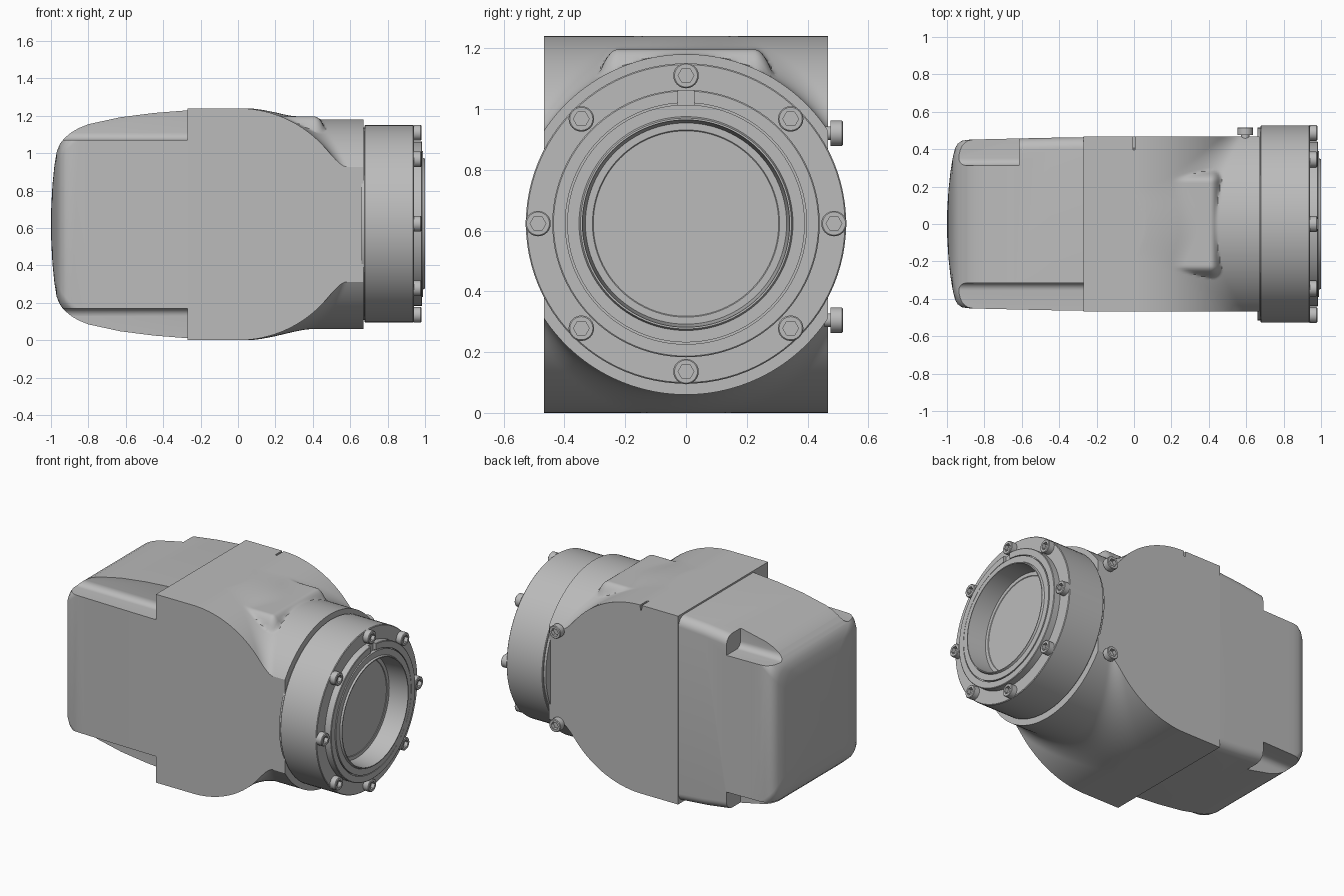
import bpy, bmesh
from math import sin, cos, pi, sqrt, radians
from mathutils import Matrix, Vector

if "Cube" in bpy.data.objects:
    bpy.data.objects.remove(bpy.data.objects["Cube"])

MID = 0.62          # height of the main axis
SIDE = 0.468        # half width of the housing

metal = bpy.data.materials.new("plain grey metal")
metal.use_nodes = True
GREY = (0.5, 0.5, 0.5, 1)
metal.diffuse_color = GREY
metal.node_tree.nodes["Principled BSDF"].inputs["Base Color"].default_value = GREY


def finish(name, bm, smooth=True):
    bmesh.ops.recalc_face_normals(bm, faces=bm.faces)
    mesh = bpy.data.meshes.new(name)
    bm.to_mesh(mesh)
    bm.free()
    mesh.materials.append(metal)
    ob = bpy.data.objects.new(name, mesh)
    bpy.context.collection.objects.link(ob)
    if smooth:
        shade(ob)
    return ob


def select(ob):
    bpy.ops.object.select_all(action='DESELECT')
    ob.select_set(True)
    bpy.context.view_layer.objects.active = ob


def shade(ob):
    select(ob)
    bpy.ops.object.shade_smooth_by_angle(angle=radians(30))


def loft(bm, rings):
    """Skin a list of closed rings and cap both ends."""
    rings = [[bm.verts.new(p) for p in ring] for ring in rings]
    n = len(rings[0])
    for a, b in zip(rings, rings[1:]):
        for i in range(n):
            j = (i + 1) % n
            bm.faces.new((a[i], a[j], b[j], b[i]))
    bm.faces.new(rings[0])
    bm.faces.new(rings[-1])


def turned(bm, profile, sides):
    """Revolve (x, radius) points about the x axis."""
    loft(bm, [[(x, r * cos(2 * pi * i / sides), r * sin(2 * pi * i / sides))
               for i in range(sides)] for x, r in profile])


def box_cutter(lo, hi, bevel=0):
    bm = bmesh.new()
    bmesh.ops.create_cube(bm, size=1)
    for v in bm.verts:
        v.co = [lo[k] if v.co[k] < 0 else hi[k] for k in range(3)]
    if bevel:
        edges = [e for e in bm.edges if abs(e.verts[0].co.x - e.verts[1].co.x) > 0.01]
        bmesh.ops.bevel(bm, geom=edges, offset=bevel, segments=6, profile=0.5, affect='EDGES')
    ob = finish("cutter", bm, False)
    ob.hide_render = True
    return ob


def cut(ob, cutter):
    mod = ob.modifiers.new("cut", 'BOOLEAN')
    mod.operation, mod.solver, mod.object = 'DIFFERENCE', 'EXACT', cutter
    select(ob)
    bpy.ops.object.modifier_apply(modifier="cut")
    bpy.data.objects.remove(cutter)


# Housing: barrel across y blended into a neck along x, with a pad on top
def blend(a, b, k):
    h = max(k - abs(a - b), 0) / k
    return max(a, b) + h * h * k / 4


def half_height(x, y, top):
    barrel = sqrt(max(MID ** 2 - max(x, 0) ** 2, 0))
    z = blend(barrel, sqrt(0.56 ** 2 - y * y), 0.09)
    if top and x > 0.1:
        out = Vector((max(x - 0.41, 0), max(abs(y) - 0.225, 0))).length
        z = blend(z, 0.576 - 22 * out * out, 0.012)
    if top and abs(x) < 0.0055 and y > 0.4:      # small index slot
        z -= 0.035
    return z


xs = sorted([-0.27, -0.14, -0.006, -0.005, 0.005, 0.006] + [0.02 + 0.01 * i for i in range(66)])
ys = [-SIDE + 2 * SIDE * i / 90 for i in range(91)]
bm = bmesh.new()
grids = []
for s in (1, -1):
    g = [[bm.verts.new((x, y, MID + s * min(half_height(x, y, s > 0), MID))) for y in ys] for x in xs]
    grids.append(g)
    for a, b in zip(g, g[1:]):
        for j in range(len(ys) - 1):
            bm.faces.new((a[j], a[j + 1], b[j + 1], b[j]))
up, low = grids
bm.faces.new(up[0] + low[0][::-1])
bm.faces.new(up[-1] + low[-1][::-1])
for j in (0, -1):
    bm.faces.new([r[j] for r in up] + [r[j] for r in low][::-1])
finish("housing", bm)


# Rear cover: rounded rectangle sections closing to a domed end
def rounded_section(x, w, h, r):
    pts = []
    for q, (sy, sz) in enumerate(((1, 1), (-1, 1), (-1, -1), (1, -1))):
        for i in range(9):
            a = (q + i / 8) * pi / 2
            pts.append((x, sy * (w - r) + r * cos(a), MID + sz * (h - r) + r * sin(a)))
    return pts


sections = [(-0.26, .464, .61, .06), (-0.45, .461, .595, .06), (-0.63, .457, .572, .06),
            (-0.8, .453, .535, .06), (-0.85, .452, .515, .065), (-0.89, .45, .492, .07),
            (-0.92, .445, .467, .075), (-0.942, .43, .444, .08), (-0.957, .405, .42, .09),
            (-0.97, .35, .385, .1), (-0.982, .275, .31, .1), (-0.992, .18, .21, .08),
            (-0.998, .09, .105, .04), (-1.0, .02, .025, .01)]
bm = bmesh.new()
loft(bm, [rounded_section(*s) for s in sections])
cover = finish("rear_cover", bm, False)

# Corner reliefs: long on the front side, short on the back side
for lo_z, hi_z in ((MID + 0.45, 1.5), (-0.3, MID - 0.45)):
    cut(cover, box_cutter((-1.2, -0.8, lo_z), (-0.2, -0.315, hi_z), 0.04))
    cut(cover, box_cutter((-1.2, 0.312, lo_z), (-0.615, 0.8, hi_z), 0.04))
shade(cover)

# Front flange with stepped rings and a recessed bore
bm = bmesh.new()
turned(bm, [(.66, .515), (.676, .515), (.676, .523), (.68, .527), (.936, .527), (.94, .523),
            (.94, .44), (.982, .44), (.985, .436), (.985, .397), (.972, .397), (.972, .391),
            (.988, .391), (.988, .352), (1.0, .347), (1.0, .341), (.87, .331),
            (.87, .308), (.867, .305), (.867, .01)], 96)
bmesh.ops.translate(bm, verts=bm.verts, vec=(0, 0, MID + 0.003))
flange = finish("flange", bm, False)
cut(flange, box_cutter((0.965, -0.027, MID + 0.393), (1.1, 0.027, MID + 0.46)))
shade(flange)


# Socket head bolts
def bolt(name, matrix):
    bm = bmesh.new()
    turned(bm, [(-.02, .022), (0, .022), (0, .042), (.038, .042), (.042, .038), (.042, .027)], 24)
    end = max(bm.faces, key=lambda f: f.calc_center_median().x)
    bm.faces.remove(end)
    rim = [v for v in bm.verts if v.co.x > 0.041 and v.co.yz.length < 0.03]
    hexes = [[bm.verts.new((x, .026 * cos(i * pi / 3), .026 * sin(i * pi / 3)))
              for i in range(6)] for x in (.042, .018)]
    for i in range(6):
        j = (i + 1) % 6
        bm.faces.new((hexes[0][i], hexes[0][j], hexes[1][j], hexes[1][i]))
        bm.faces.new([rim[(4 * i + k) % 24] for k in range(5)] + [hexes[0][j], hexes[0][i]])
    bm.faces.new(hexes[1])
    bmesh.ops.transform(bm, matrix=matrix, verts=bm.verts)
    finish(name, bm)


for i in range(8):
    a = i * pi / 4
    bolt(f"flange_bolt_{i + 1}",
         Matrix.Translation((0.938, 0.487 * cos(a), MID + 0.003 + 0.487 * sin(a))))
for i, z in enumerate((0.92, 0.305)):
    bolt(f"side_bolt_{i + 1}",
         Matrix.Translation((0.595, 0.475, z)) @ Matrix.Rotation(pi / 2, 4, 'Z'))
